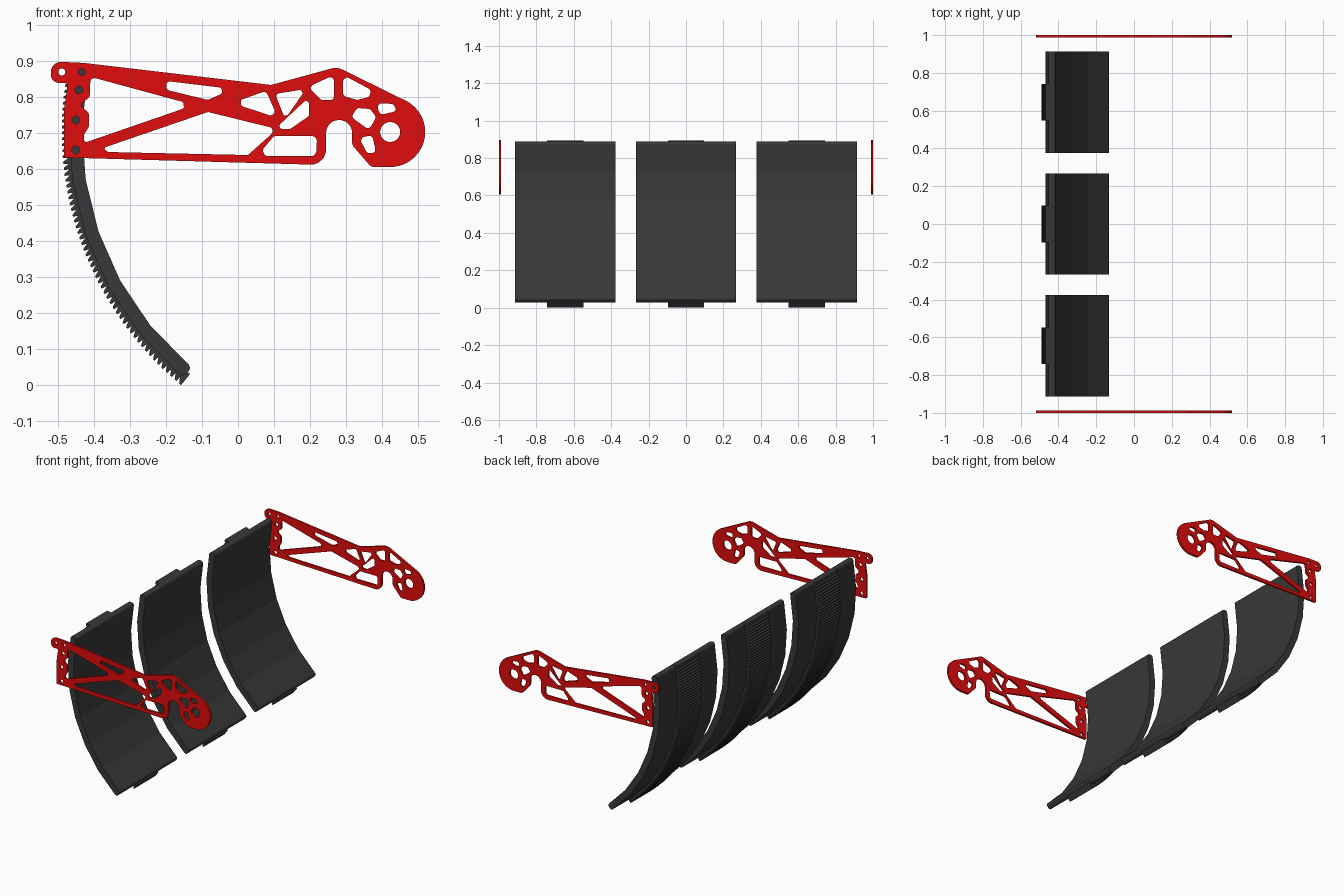
import bpy, bmesh
from math import sin, cos, tan, radians, pi
from mathutils import Vector, Matrix

if "Cube" in bpy.data.objects:
    bpy.data.objects.remove(bpy.data.objects["Cube"])

PX, PZ = 0.422, 0.703            # pivot the curved panels are centred on


def material(name, rgb):
    m = bpy.data.materials.new(name)
    m.diffuse_color = (*rgb, 1)
    m.use_nodes = True
    m.node_tree.nodes["Principled BSDF"].inputs["Base Color"].default_value = m.diffuse_color
    return m


RED = material("red_plate", (0.75, 0.004, 0.004))
DARK = material("dark_plastic", (0.04, 0.04, 0.04))


def add(name, mesh, mat, y=0.0):
    ob = bpy.data.objects.new(name, mesh)
    bpy.context.collection.objects.link(ob)
    ob.location.y = y
    if not mesh.materials:
        mesh.materials.append(mat)
    return ob


def rounded(pts, steps=5):
    """Round each corner (x, y, radius) of a closed polygon; radius 0 keeps it."""
    out, n = [], len(pts)
    for i, (x, y, r) in enumerate(pts):
        p = Vector((x, y))
        a, b = Vector(pts[i - 1][:2]) - p, Vector(pts[(i + 1) % n][:2]) - p
        half = a.angle(b) / 2
        if r == 0 or half > 1.55:
            out.append(p)
            continue
        t = min(r / tan(half), 0.48 * a.length, 0.48 * b.length)
        r = t * tan(half)
        a.normalize()
        b.normalize()
        c = p + (a + b).normalized() * (r / sin(half))
        v0, v1 = p + a * t - c, p + b * t - c
        for k in range(steps + 1):
            out.append(c + v0.lerp(v1, k / steps).normalized() * r)
    return out


def arc(cx, cy, r, a0, a1, n):
    angs = [radians(a0 + (a1 - a0) * k / n) for k in range(n + 1)]
    return [(cx + r * cos(a), cy - r * sin(a), 0) for a in angs]


# ---- side arms: a flat plate drafted at 360 units per model unit, y down
outline = ([(51, 62.5, 10), (84, 64, 6), (271, 86, 8), (337, 68, 16)]
           + arc(390, 133, 35, 60, -90, 20)
           + [(371, 168, 7), (352, 146, 8)]
           + arc(339, 134, 13, 0, 180, 14)
           + [(326, 166, 20), (64, 158.5, 2), (64, 112, 6), (68, 84, 3), (51, 84, 10)])
left_window = [(91, 78, 4), (194, 106, 4), (84, 144, 3), (84, 136, 3), (89, 128, 4),
               (89, 114, 4), (80, 106, 3), (90, 98, 5), (90, 88, 4)]
windows = [
    (4, [(166, 82), (232, 90), (208, 101), (167, 91)]),
    (4, [(103, 149), (208, 113), (277, 130), (248, 156), (108, 153)]),
    (4, [(232, 104), (266, 92), (278, 119)]),
    (3, [(275, 95), (306, 90), (285, 120)]),
    (3, [(309, 98), (309, 117), (290, 130), (275, 130)]),
    (4, [(308, 88), (334, 76), (334, 101), (321, 101)]),
    (4, [(343, 76), (371, 91), (369, 98), (357, 101), (343, 97)]),
    (4, [(376, 104), (393, 105), (397, 112), (380, 116)]),
    (4, [(357, 109), (370, 110), (376, 118), (369, 131), (351, 118)]),
    (4, [(359, 139), (372, 136), (376, 154), (367, 154)]),
    (5, [(274, 137), (317, 137), (316, 157), (257, 157)]),
]
holes = [(62, 73, 3.5), (82, 73, 3.5), (79, 91, 4), (76, 121, 4), (76, 151, 4), (390, 133, 10)]

loops = [rounded(outline), rounded(left_window)]
loops += [rounded([(x, y, r) for x, y in pts]) for r, pts in windows]
loops += [[Vector(p[:2]) for p in arc(*h, 0, 345, 23)] for h in holes]

curve = bpy.data.curves.new("arm_profile", 'CURVE')
curve.dimensions = '2D'
curve.fill_mode = 'BOTH'
curve.extrude = 0.006
for loop in loops:
    sp = curve.splines.new('POLY')
    sp.points.add(len(loop) - 1)
    for pt, p in zip(sp.points, loop):
        pt.co = ((p.x - 238) / 360, (386 - p.y) / 360, 0, 1)
    sp.use_cyclic_u = True
temp = bpy.data.objects.new("arm_profile", curve)
bpy.context.collection.objects.link(temp)
dg = bpy.context.evaluated_depsgraph_get()
arm_mesh = bpy.data.meshes.new_from_object(temp.evaluated_get(dg))
bpy.data.objects.remove(temp)
arm_mesh.transform(Matrix.Rotation(pi / 2, 4, 'X'))
bm = bmesh.new()
bm.from_mesh(arm_mesh)
bmesh.ops.remove_doubles(bm, verts=bm.verts, dist=1e-5)
bmesh.ops.recalc_face_normals(bm, faces=bm.faces)
bm.to_mesh(arm_mesh)
bm.free()
for f in arm_mesh.polygons:
    f.use_smooth = False
add("side_arm_front", arm_mesh, RED, -0.994)
add("side_arm_back", arm_mesh, RED, 0.994)


# ---- curved panels and toothed racks, swept round the pivot
def polar(r, deg):
    a = radians(deg)
    return PX - r * cos(a), PZ - r * sin(a)


def extrude(name, pts, half):
    bm = bmesh.new()
    f = bm.faces.new([bm.verts.new((x, -half, z)) for x, z in pts])
    new = bmesh.ops.extrude_face_region(bm, geom=[f])["geom"]
    verts = [v for v in new if isinstance(v, bmesh.types.BMVert)]
    bmesh.ops.translate(bm, verts=verts, vec=(0, 2 * half, 0))
    bmesh.ops.recalc_face_normals(bm, faces=bm.faces)
    bmesh.ops.triangulate(bm, faces=[f for f in bm.faces if len(f.verts) > 4])
    me = bpy.data.meshes.new(name)
    bm.to_mesh(me)
    bm.free()
    return me


TOP, BOTTOM = -12.2, 49.9
mid = [-1.2 + 10 * k for k in range(5)]
R_IN, R_OUT = 0.855, 0.892
section = [(*polar(R_IN, a), 0.013) for a in [TOP, *mid, BOTTOM]]
section += [(*polar(R_OUT, a), 0.013) for a in [BOTTOM, *mid[::-1], TOP]]
n = len(mid) + 2
ends = (0, n - 1, n, 2 * n - 1)
section = [(x, z, r if i in ends else 0) for i, (x, z, r) in enumerate(section)]
panel_mesh = extrude("curved_panel", [tuple(p) for p in rounded(section, 4)], 0.268)

TEETH = 60
R_ROOT, R_TIP = 0.896, 0.911
t0, t1 = -12.05, 50.45
pitch = (t1 - t0) / TEETH
rack = []
for k in range(TEETH):                      # saw teeth leaning downwards
    a = t0 + k * pitch
    rack += [polar(R_ROOT if k else R_TIP, a), polar(R_TIP, a + 0.6 * pitch),
             polar(R_TIP, a + 0.95 * pitch)]
rack.append(polar(R_TIP, t1))
rack += [polar(0.872, t1 - (t1 - t0) * k / 24) for k in range(25)]
rack_mesh = extrude("toothed_rack", rack, 0.097)

for label, y in (("front", -0.645), ("middle", 0.0), ("back", 0.645)):
    add("curved_panel_" + label, panel_mesh, DARK, y)
    add("toothed_rack_" + label, rack_mesh, DARK, y)
